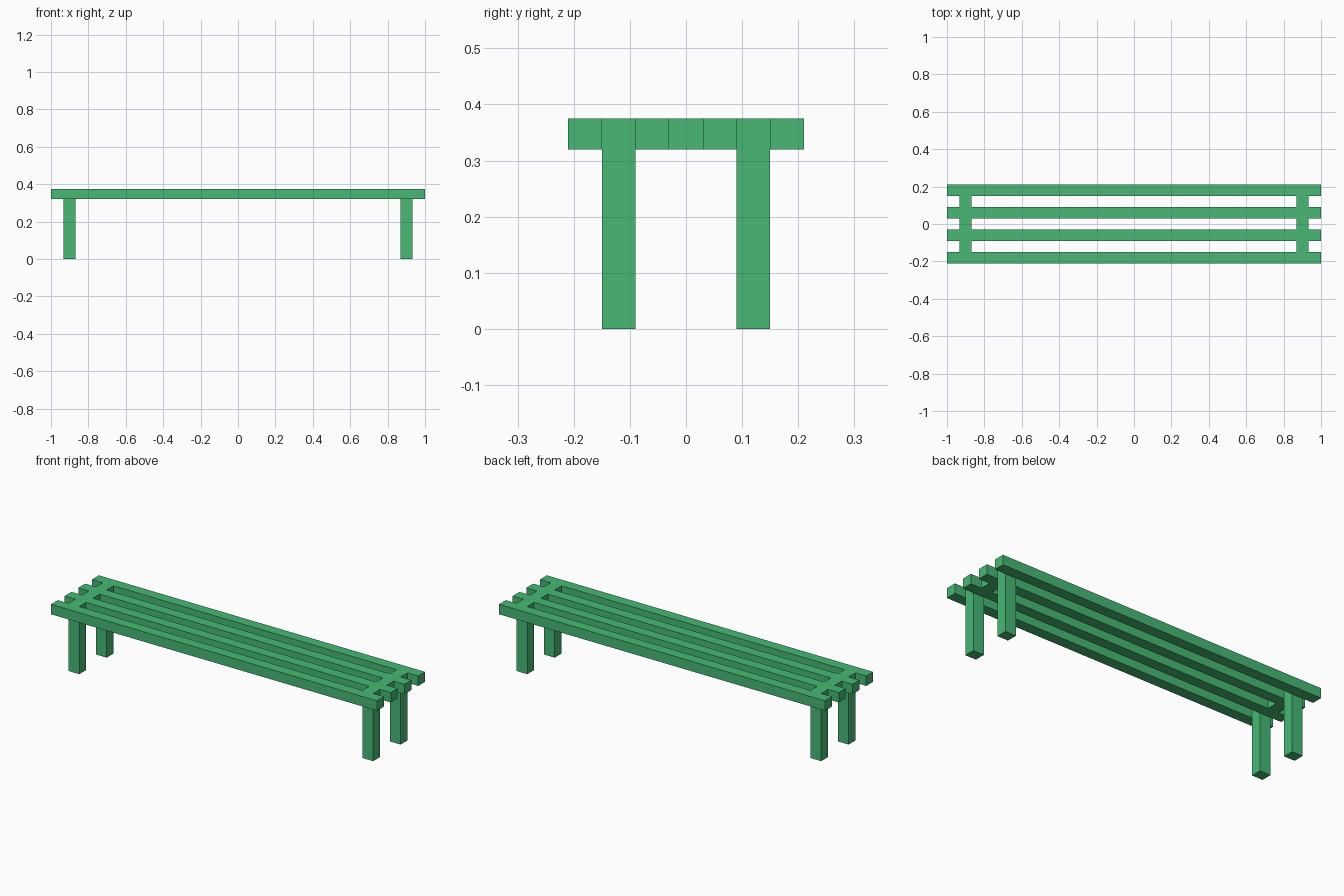
import bpy

if "Cube" in bpy.data.objects:
    bpy.data.objects.remove(bpy.data.objects["Cube"])

TOP, UNDER = 0.375, 0.32      # slat top and underside
SLAT_W = 0.06                 # slat width, equal to the gap
LEG_X, LEG_W = 0.901, 0.066   # leg centre and thickness along x

green = bpy.data.materials.new("bench_green")
green.diffuse_color = (0.063, 0.48, 0.175, 1)
green.use_nodes = True
green.node_tree.nodes["Principled BSDF"].inputs["Base Color"].default_value = green.diffuse_color


def box(name, lo, hi):
    """Axis-aligned box between two corners."""
    bpy.ops.mesh.primitive_cube_add(
        size=1, location=[(a + b) / 2 for a, b in zip(lo, hi)])
    ob = bpy.context.object
    ob.name = name
    ob.scale = [b - a for a, b in zip(lo, hi)]
    bpy.ops.object.transform_apply(location=False, rotation=False, scale=True)
    ob.data.materials.append(green)
    return ob


# Four long seat slats with equal gaps
for i in range(4):
    y = -0.21 + i * 2 * SLAT_W
    box(f"seat_slat_{i + 1}", (-1, y, UNDER), (1, y + SLAT_W, TOP))

for side, sx in (("left", -1), ("right", 1)):
    x0, x1 = sx * LEG_X - LEG_W / 2, sx * LEG_X + LEG_W / 2
    # Legs rise through the outer gaps, flush with the seat top
    box(f"front_{side}_leg", (x0, -0.15, 0), (x1, -0.09, TOP))
    box(f"back_{side}_leg", (x0, 0.09, 0), (x1, 0.15, TOP))
    # Spacer block filling the middle gap
    box(f"{side}_spacer", (x0, -0.03, UNDER), (x1, 0.03, TOP))
